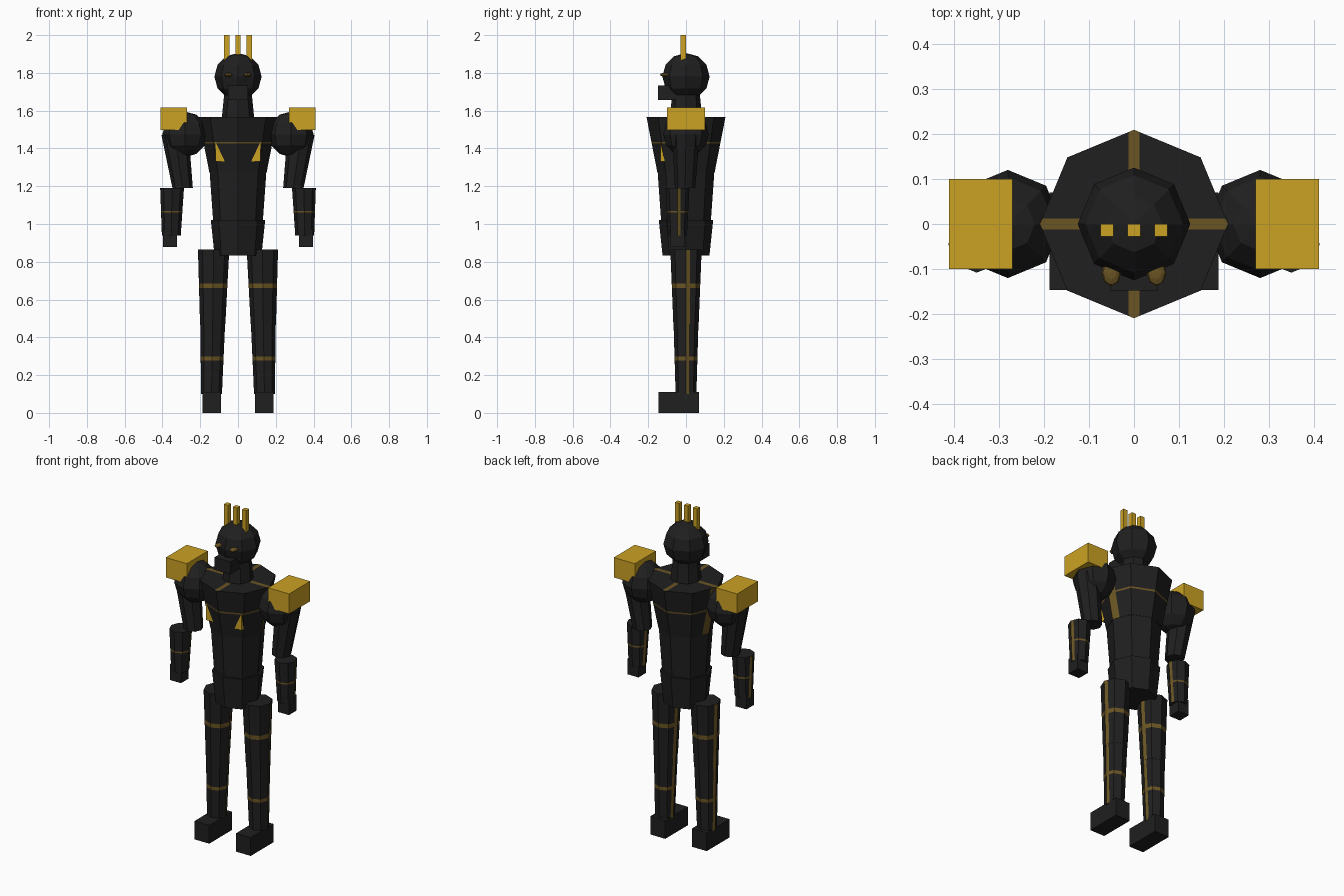
import bpy
import bmesh
from mathutils import Vector

old = bpy.data.objects.get("Cube")
if old:
    bpy.data.objects.remove(old, do_unlink=True)


def material(name, color):
    mat = bpy.data.materials.new(name)
    mat.use_nodes = True
    mat.diffuse_color = (*color, 1)
    mat.node_tree.nodes["Principled BSDF"].inputs["Base Color"].default_value = (*color, 1)
    return mat


BLACK = material("black_armour", (0.014, 0.014, 0.014))
GOLD = material("gold", (0.6, 0.36, 0.017))
TRIM = material("dull_gold_trim", (0.145, 0.09, 0.017))


def finish(name, bm, *mats):
    mesh = bpy.data.meshes.new(name)
    bm.to_mesh(mesh)
    bm.free()
    for mat in mats:
        mesh.materials.append(mat)
    obj = bpy.data.objects.new(name, mesh)
    bpy.context.collection.objects.link(obj)
    return obj


def box(name, low, high, mat):
    low, high = Vector(low), Vector(high)
    bm = bmesh.new()
    bmesh.ops.create_cube(bm, size=1)
    for v in bm.verts:
        v.co = (low + high) / 2 + v.co * (high - low)
    return finish(name, bm, mat)


def ball(name, centre, radii, mat, segments=8, rings=6):
    bm = bmesh.new()
    bmesh.ops.create_uvsphere(bm, u_segments=segments, v_segments=rings, radius=1)
    for v in bm.verts:
        v.co = Vector(centre) + v.co * Vector(radii)
    return finish(name, bm, mat)


def cut(bm, point, normal):
    geom = bm.verts[:] + bm.edges[:] + bm.faces[:]
    bmesh.ops.bisect_plane(bm, geom=geom, dist=1e-5, plane_co=point, plane_no=normal)


def limb(name, top, bottom, r_top, r_bottom, bands=(), strip=0, cross=0):
    """Eight-sided taper with cut-in trim: bands around, strips down the sides, a cross on top."""
    top, bottom = Vector(top), Vector(bottom)
    bm = bmesh.new()
    bmesh.ops.create_cone(bm, cap_ends=True, segments=8, radius1=r_bottom, radius2=r_top, depth=1)
    for v in bm.verts:
        v.co = Vector((v.co.x, v.co.y, 0)) + (top if v.co.z > 0 else bottom)
    for band in bands:
        for z in band:
            cut(bm, (0, 0, z), (0, 0, 1))
    if strip:
        for y in (top.y, top.y + strip):
            cut(bm, (0, y, 0), (0, 1, 0))
    if cross:
        for s in (-cross, cross):
            cut(bm, (s, 0, 0), (1, 0, 0))
            cut(bm, (0, s, 0), (0, 1, 0))
    bm.normal_update()
    for f in bm.faces:
        c = f.calc_center_median()
        if abs(f.normal.z) < 0.5:
            in_band = any(a < c.z < b for a, b in bands)
            in_strip = abs(f.normal.x) > 0.6 and 0 < c.y - top.y < strip
            f.material_index = int(in_band or in_strip)
        elif f.normal.z > 0:
            f.material_index = int(min(abs(c.x), abs(c.y)) < cross)
    return finish(name, bm, BLACK, TRIM)


# Body
limb("chest", (0, 0, 1.567), (0, 0, 1.275), 0.209, 0.152, [(1.425, 1.435)], 0.04, 0.0125)
limb("waist", (0, 0, 1.275), (0, 0, 1.02), 0.15, 0.132)
limb("pelvis", (0, 0, 1.022), (0, 0, 0.832), 0.144, 0.124)
limb("neck", (0, 0, 1.69), (0, 0, 1.56), 0.073, 0.086)
box("chest_plate", (-0.118, -0.134, 1.332), (0.118, -0.115, 1.45), GOLD)

# Head
ball("head", (0, 0, 1.78), (0.125, 0.125, 0.125), BLACK)
box("mouth_guard", (-0.053, -0.148, 1.657), (0.053, -0.05, 1.732), BLACK)
for label, x in (("right", -0.06), ("middle", 0), ("left", 0.06)):
    box(f"{label}_crest_spike", (x - 0.014, -0.028, 1.85), (x + 0.014, 0, 2.0), GOLD)

# Paired parts
for label, s in (("left", 1), ("right", -1)):
    ball(f"{label}_eye", (s * 0.05, -0.108, 1.79), (0.022, 0.03, 0.011), TRIM)

    # Arms
    ball(f"{label}_shoulder", (s * 0.28, 0, 1.475), (0.12, 0.12, 0.12), BLACK)
    box(f"{label}_shoulder_pad", (s * 0.34 - 0.07, -0.1, 1.497), (s * 0.34 + 0.07, 0.1, 1.617), GOLD)
    limb(f"{label}_upper_arm", (s * 0.333, 0, 1.47), (s * 0.293, -0.005, 1.19), 0.072, 0.054)
    limb(f"{label}_forearm", (s * 0.349, -0.045, 1.19), (s * 0.353, -0.045, 0.94),
         0.063, 0.05, [(1.06, 1.07)], 0.016)
    box(f"{label}_hand", (s * 0.359 - 0.037, -0.082, 0.878), (s * 0.359 + 0.037, -0.008, 0.972), BLACK)

    # Legs
    limb(f"{label}_thigh", (s * 0.129, 0, 0.866), (s * 0.134, 0, 0.47),
         0.083, 0.067, [(0.66, 0.685)], 0.02)
    limb(f"{label}_shin", (s * 0.134, 0, 0.475), (s * 0.14, 0, 0.1),
         0.066, 0.055, [(0.278, 0.298)], 0.016)
    box(f"{label}_foot", (s * 0.138 - 0.049, -0.146, 0), (s * 0.138 + 0.049, 0.07, 0.11), BLACK)
